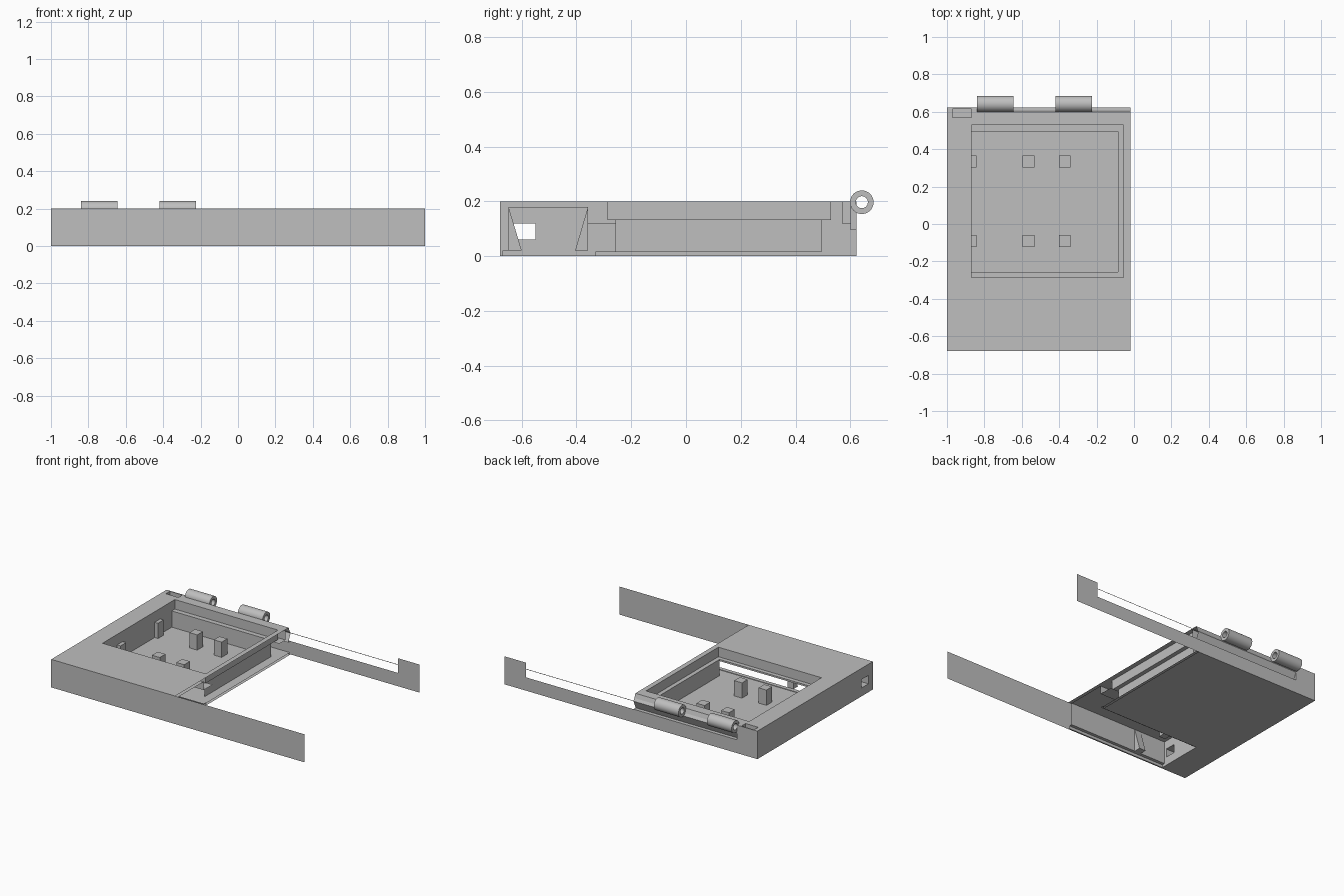
import bpy, bmesh, math
from mathutils import Vector

if "Cube" in bpy.data.objects:
    bpy.data.objects.remove(bpy.data.objects["Cube"], do_unlink=True)

grey = bpy.data.materials.new("matte grey")
grey.use_nodes = True
GREY = (0.52, 0.52, 0.52, 1)
grey.diffuse_color = GREY
grey.node_tree.nodes["Principled BSDF"].inputs["Base Color"].default_value = GREY


def finish(name, bm):
    mesh = bpy.data.meshes.new(name)
    bm.to_mesh(mesh)
    bm.free()
    mesh.materials.append(grey)
    obj = bpy.data.objects.new(name, mesh)
    bpy.context.collection.objects.link(obj)
    return obj


def add_panel(bm, axis, at, rect, facing, holes=()):
    """Flat sheet across one axis; rect and holes are (a0, a1, b0, b1)."""
    rects = [rect, *holes]
    a_cuts = sorted({v for r in rects for v in r[:2]})
    b_cuts = sorted({v for r in rects for v in r[2:]})
    u, v = [i for i in range(3) if i != axis]
    for a0, a1 in zip(a_cuts, a_cuts[1:]):
        for b0, b1 in zip(b_cuts, b_cuts[1:]):
            a, b = (a0 + a1) / 2, (b0 + b1) / 2
            if any(h[0] < a < h[1] and h[2] < b < h[3] for h in holes):
                continue
            corners = []
            for p, q in ((a0, b0), (a1, b0), (a1, b1), (a0, b1)):
                co = Vector((at, at, at))
                co[u], co[v] = p, q
                corners.append(bm.verts.new(co))
            face = bm.faces.new(corners)
            face.normal_update()
            if face.normal[axis] * facing < 0:
                face.normal_flip()


def panel(name, *args):
    bm = bmesh.new()
    add_panel(bm, *args)
    bmesh.ops.remove_doubles(bm, verts=bm.verts, dist=1e-5)
    return finish(name, bm)


def box(name, x, y, z, skip="", inward=False):
    """Box made of sheets; skip leaves out sides such as '+x'."""
    bm = bmesh.new()
    spans = (x, y, z)
    for axis in range(3):
        rect = [v for i in range(3) if i != axis for v in spans[i]]
        for end, sign in ((0, "-"), (1, "+")):
            if sign + "xyz"[axis] not in skip.split():
                facing = (1 if end else -1) * (-1 if inward else 1)
                add_panel(bm, axis, spans[axis][end], rect, facing)
    bmesh.ops.remove_doubles(bm, verts=bm.verts, dist=1e-5)
    return finish(name, bm)


def extrude_profile(name, points, x0, x1, closed=False):
    """Sweep a (y, z) line along x; a closed line also gets end caps."""
    bm = bmesh.new()
    rows = [[bm.verts.new((x, *p)) for p in points] for x in (x0, x1)]
    count = len(points)
    for i in range(count if closed else count - 1):
        j = (i + 1) % count
        bm.faces.new((rows[0][i], rows[0][j], rows[1][j], rows[1][i]))
    if closed:
        for row in rows:
            bm.faces.new(row)
        bmesh.ops.recalc_face_normals(bm, faces=bm.faces)
    return finish(name, bm)


LEFT, CUT = -1.0, -0.02          # closed side and open side of the case
FRONT, BACK, TOP = -0.68, 0.622, 0.2
NOTCH = 0.84                     # half width of the rear hinge notch
recess = (-0.87, -0.055, -0.287, 0.53)
well = (-0.87, -0.085, -0.257, 0.495)
slot = (-0.97, -0.87, 0.57, 0.615)
hatch = (-0.8, CUT, -0.67, -0.33)
bay = (-0.8, CUT, -0.648, -0.358)
port = (-0.63, -0.55, 0.06, 0.12)
LEDGE, FLOOR, LIP = 0.132, 0.016, 0.02

# Outer skin; the front and rear walls run on past the open side
panel("front_wall", 1, FRONT, (LEFT, 1, 0, TOP), -1)
panel("rear_wall", 1, BACK, (LEFT, 1, 0, TOP), 1, [(-NOTCH, NOTCH - 0.01, 0.095, TOP)])
panel("rear_wall_lip", 1, BACK, (CUT, NOTCH - 0.01, 0.152, 0.156), 1)
panel("side_wall", 0, LEFT, (FRONT, BACK, 0, TOP), -1, [port])
panel("bottom", 2, 0, (LEFT, CUT, FRONT, BACK), -1, [hatch])
panel("top", 2, TOP, (LEFT, CUT, FRONT, BACK), 1,
      [recess, slot, (-NOTCH, CUT, 0.6, BACK)])

# Screen recess, ledge and inner well
box("recess_walls", recess[:2], recess[2:], (LEDGE, TOP), "-z +z", True)
panel("recess_ledge", 2, LEDGE, recess, 1, [well])
box("well_walls", well[:2], well[2:], (FLOOR, LEDGE), "-z +z -y", True)
panel("well_floor", 2, FLOOR, (-0.87, CUT, -0.33, 0.615), 1)
panel("well_front_lintel", 1, well[2], (well[0], well[1], 0.12, LEDGE), 1)
panel("passage_ceiling", 2, 0.12, (-0.8, CUT, bay[3], well[2]), -1)
panel("passage_end", 0, -0.8, (bay[3], well[2], FLOOR, 0.12), 1)

# Standoff posts, the outer column half buried in the side wall
for x0, x1 in ((-0.87, -0.843), (-0.595, -0.533), (-0.402, -0.34)):
    for y in (-0.09, 0.333):
        box("standoff_post", (x0, x1), (y - 0.032, y + 0.032), (FLOOR, 0.125), "-z")

# Battery bay opened from below, with a hatch rebate and a side port
box("hatch_rebate", hatch[:2], hatch[2:], (0, LIP), "-z +z +x", True)
panel("hatch_ledge", 2, LIP, hatch, -1, [bay])
box("battery_bay", bay[:2], bay[2:], (LIP, 0.18), "-z +x +y -x", True)
panel("bay_rear_wall", 1, bay[3], (*bay[:2], 0.12, 0.18), -1)
panel("bay_end_wall", 0, bay[0], (*bay[2:], LIP, 0.18), 1, [port])
box("side_port", (LEFT, bay[0]), port[:2], port[2:], "-x +x", True)
for wall, tip in ((bay[2], -0.6), (bay[3], -0.405)):
    extrude_profile("bay_rib", [(wall, 0.18), (tip, LIP), (wall, LIP)],
                    -0.6, -0.55, True)

# Rear hinge groove, pin slot and inner channel
extrude_profile("hinge_groove",
                [(BACK, 0.095), (0.596, 0.095), (BACK, 0.152), (0.61, 0.17), (0.6, TOP)],
                -NOTCH, CUT)
panel("groove_end", 0, -NOTCH, (0.6, BACK, 0.095, TOP), 1)
box("pin_slot", slot[:2], slot[2:], (0.12, TOP), "+z", True)
panel("channel_wall", 1, 0.565, (-0.87, CUT, 0.125, 0.19), 1)
panel("channel_shelf", 2, 0.125, (-0.87, CUT, well[3], 0.565), 1)

# Hinge barrels
for x0, x1 in ((-0.84, -0.645), (-0.42, -0.225)):
    bm = bmesh.new()
    rings = []
    steps = 40
    for x, radius in ((x0, 0.022), (x0, 0.043), (x1, 0.043), (x1, 0.022)):
        rings.append([bm.verts.new((x, 0.642 + radius * math.cos(math.tau * i / steps),
                                    0.197 + radius * math.sin(math.tau * i / steps)))
                      for i in range(steps)])
    for r in range(len(rings)):
        one, two = rings[r], rings[(r + 1) % len(rings)]
        for i in range(steps):
            j = (i + 1) % steps
            bm.faces.new((one[i], one[j], two[j], two[i]))
    bmesh.ops.recalc_face_normals(bm, faces=bm.faces)
    barrel = finish("hinge_barrel", bm)
    bpy.ops.object.select_all(action="DESELECT")
    barrel.select_set(True)
    bpy.context.view_layer.objects.active = barrel
    bpy.ops.object.shade_smooth_by_angle()
